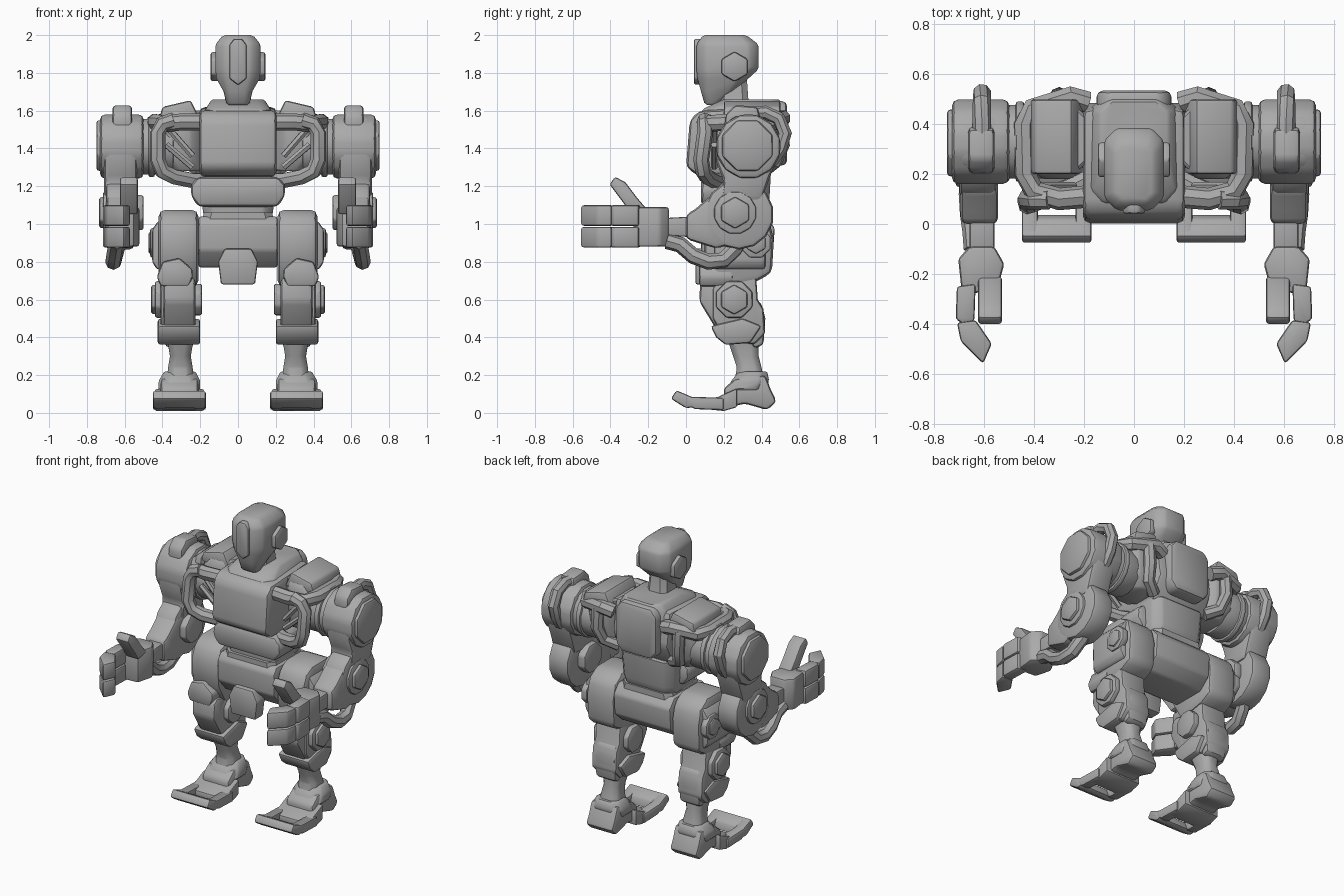
import bpy, bmesh, math
from mathutils import Vector

grey = bpy.data.materials.new("plain_grey")
grey.diffuse_color = (0.40, 0.40, 0.40, 1)


def finish(name, bm, bevel=0.0, mirror=False, seg=2):
    bmesh.ops.recalc_face_normals(bm, faces=bm.faces[:])
    if bevel:
        edges = [e for e in bm.edges if e.calc_face_angle(0) > 0.5]
        bmesh.ops.bevel(bm, geom=edges, offset=bevel, segments=seg, profile=0.5,
                        affect='EDGES', clamp_overlap=True)
    me = bpy.data.meshes.new(name)
    bm.to_mesh(me)
    bm.free()
    ob = bpy.data.objects.new(name, me)
    bpy.context.collection.objects.link(ob)
    me.materials.append(grey)
    bpy.ops.object.select_all(action='DESELECT')
    ob.select_set(True)
    bpy.context.view_layer.objects.active = ob
    bpy.ops.object.shade_smooth_by_angle(angle=math.radians(32))
    if mirror:
        ob.modifiers.new("mirror", 'MIRROR')
    return ob


def skin(name, rings, bevel, mirror, seg=2):
    """Bridge a list of equal-length point rings and cap both ends."""
    bm = bmesh.new()
    vs = [[bm.verts.new(p) for p in r] for r in rings]
    n = len(rings[0])
    for a, b in zip(vs, vs[1:]):
        for i in range(n):
            bm.faces.new((a[i], a[(i + 1) % n], b[(i + 1) % n], b[i]))
    bm.faces.new(vs[0])
    bm.faces.new(vs[-1])
    return finish(name, bm, bevel, mirror, seg)


def prism(name, axis, pts, lo, hi, bevel=0.015, mirror=False):
    """Outline extruded along x (y,z), y (x,z) or z (x,y)."""
    put = {'x': lambda p, t: (t, p[0], p[1]), 'y': lambda p, t: (p[0], t, p[1]),
           'z': lambda p, t: (p[0], p[1], t)}[axis]
    return skin(name, [[put(p, t) for p in pts] for t in (lo, hi)], bevel, mirror)


def disc(name, y, z, r, lo, hi, n=6, bevel=0.012, mirror=True, turn=0.5):
    """Round or faceted plug along x."""
    pts = [(y + r * math.cos((i + turn) * math.tau / n), z + r * math.sin((i + turn) * math.tau / n))
           for i in range(n)]
    return prism(name, 'x', pts, lo, hi, bevel, mirror)


def loft(name, rings, bevel=0.0, mirror=False):
    """Stack of chamfered rectangles: (z, x0, x1, y0, y1, chamfer)."""
    out = []
    for z, x0, x1, y0, y1, c in rings:
        out.append([(x0 + c, y0, z), (x1 - c, y0, z), (x1, y0 + c, z), (x1, y1 - c, z),
                    (x1 - c, y1, z), (x0 + c, y1, z), (x0, y1 - c, z), (x0, y0 + c, z)])
    return skin(name, out, bevel, mirror, 1)


def tube(name, pts, r, n=8, mirror=True):
    """Pipe following a path."""
    pts = [Vector(p) for p in pts]
    rings = []
    side = None
    for i, p in enumerate(pts):
        d = (pts[min(i + 1, len(pts) - 1)] - pts[max(i - 1, 0)]).normalized()
        side = side or d.orthogonal()
        side = (side - d * side.dot(d)).normalized()
        up = d.cross(side)
        rings.append([p + r * (side * math.cos(k * math.tau / n) + up * math.sin(k * math.tau / n))
                      for k in range(n)])
    return skin(name, rings, 0, mirror)


# Head, visor, ears and neck
loft("head", [(1.63, -.06, .06, .10, .17, .02), (1.70, -.075, .075, .08, .26, .03),
              (1.77, -.115, .115, .06, .33, .05), (1.82, -.12, .12, .055, .385, .05),
              (1.95, -.12, .12, .055, .385, .05), (2.0, -.08, .08, .09, .32, .03)], 0.012)
prism("visor", 'y', [(0, 1.735), (.045, 1.77), (.045, 1.95), (.02, 1.98), (-.02, 1.98),
                     (-.045, 1.95), (-.045, 1.77)], .042, .10, .01)
disc("ear", .257, 1.833, .08, .10, .145)
loft("neck", [(1.58, -.09, .09, .14, .36, .03), (1.66, -.07, .07, .17, .33, .03),
              (1.8, -.06, .06, .2, .32, .03)])
loft("collar", [(1.55, -.19, .19, .06, .50, .05), (1.61, -.17, .17, .09, .50, .05),
                (1.66, -.14, .14, .20, .50, .05)], 0.01)

# Torso
prism("chest", 'x', [(0, 1.30), (.02, 1.55), (.07, 1.60), (.46, 1.62), (.49, 1.40), (.42, 1.25),
                     (.07, 1.25)], -.205, .205, .03)
prism("back_pack", 'y', [(-.15, 1.36), (-.11, 1.31), (.11, 1.31), (.15, 1.36), (.15, 1.60),
                         (.11, 1.65), (-.11, 1.65), (-.15, 1.60)], .40, .535, .025)
loft("waist_core", [(1.03, -.18, .18, .12, .42, .05), (1.10, -.19, .19, .12, .44, .05),
                    (1.28, -.20, .20, .10, .45, .05)], .01)
prism("waist_roll", 'y', [(-.25, 1.15), (-.25, 1.21), (-.21, 1.25), (.21, 1.25), (.25, 1.21),
                          (.25, 1.15), (.21, 1.09), (-.21, 1.09)], .08, .34, .035)
loft("belt", [(1.02, -.19, .19, .10, .44, .04), (1.06, -.18, .18, .10, .44, .04)])
prism("pelvis", 'x', [(.08, .86), (.08, 1.00), (.11, 1.04), (.42, 1.04), (.47, .98), (.46, .84),
                      (.38, .77), (.16, .77)], -.21, .21, .015)
prism("hip_flap", 'y', [(-.09, .68), (.09, .68), (.105, .80), (.07, .87), (-.07, .87),
                        (-.105, .80)], .05, .14, .012)

# Shoulder yoke: pod, plate, pipes and struts
loft("shoulder_pod", [(1.28, .19, .36, .22, .44, .05), (1.36, .19, .42, .20, .48, .06),
                      (1.53, .19, .43, .18, .49, .06), (1.60, .19, .39, .20, .48, .05)], .01, True)
prism("shoulder_plate", 'y', [(.20, 1.55), (.25, 1.655), (.40, 1.62), (.42, 1.55)], .20, .50, .015, True)
tube("shoulder_pipe_top", [(.19, .11, 1.54), (.30, .10, 1.54), (.40, .13, 1.53), (.435, .20, 1.54),
                           (.44, .40, 1.54), (.41, .46, 1.54), (.25, .51, 1.56), (.19, .49, 1.54)], .045)
tube("shoulder_pipe_front", [(.34, .10, 1.55), (.40, .10, 1.53), (.425, .10, 1.48), (.425, .08, 1.34),
                             (.40, .09, 1.28), (.34, .11, 1.25), (.24, .15, 1.23), (.18, .18, 1.23)], .042)
tube("shoulder_pipe_back", [(.30, .50, 1.55), (.30, .51, 1.42), (.28, .47, 1.33), (.2, .42, 1.29)], .04)
for z0, z1 in ((1.36, 1.52), (1.30, 1.42)):
    tube("front_strut", [(.24, .15, z0), (.38, .15, z1)], .018, 6)
disc("shoulder_axle", .33, 1.41, .15, .34, .53, 16)
disc("shoulder_ring", .33, 1.41, .165, .44, .475, 16)

# Upper arm
prism("upper_arm", 'x', [(.16, 1.33), (.18, 1.50), (.26, 1.575), (.40, 1.575), (.48, 1.50), (.49, 1.36),
                         (.44, 1.24), (.40, 1.12), (.18, 1.12), (.20, 1.23)], .535, .71, .03, True)
disc("shoulder_housing", .33, 1.41, .175, .50, .73, 12, .025)
disc("shoulder_cap", .325, 1.415, .145, .70, .75, 8, .015)
prism("shoulder_fin", 'x', [(.20, 1.50), (.21, 1.58), (.26, 1.63), (.38, 1.62), (.40, 1.52)],
      .56, .665, .02, True)
tube("shoulder_hook", [(.61, .32, 1.58), (.61, .42, 1.59), (.61, .49, 1.56), (.61, .525, 1.48),
                       (.61, .50, 1.40), (.61, .46, 1.34), (.61, .40, 1.30)], .037)

# Elbow and forearm
disc("elbow", .28, 1.05, .185, .55, .70, 14, .025)
disc("elbow_ring", .26, 1.06, .115, .68, .715, 12)
disc("elbow_cap", .26, 1.06, .085, .70, .735)
disc("elbow_inner_cap", .26, 1.06, .10, .50, .57, 8)
prism("forearm", 'x', [(.0, .92), (.0, 1.05), (.05, 1.08), (.13, 1.15), (.30, 1.18), (.34, .92),
                       (.16, .87)], .545, .695, .025, True)
prism("wrist", 'x', [(-.14, .94), (-.14, 1.03), (.04, 1.04), (.04, .93)], .56, .66, .012, True)
tube("forearm_pipe", [(.64, -.10, .91), (.645, -.03, .89), (.655, .04, .83), (.66, .12, .80),
                      (.655, .20, .81), (.64, .26, .87), (.62, .29, .93)], .043)

# Hand
prism("palm", 'z', [(.56, -.09), (.66, -.09), (.705, -.14), (.69, -.28), (.55, -.27), (.52, -.16)],
      .88, 1.09, .015, True)
for z in (.875, .99):
    prism("finger_base", 'z', [(.71, -.25), (.715, -.38), (.69, -.40), (.64, -.39), (.635, -.24)],
          z, z + .11, .012, True)
    prism("finger_tip", 'z', [(.71, -.395), (.695, -.47), (.605, -.56), (.57, -.48), (.635, -.385)],
          z, z + .11, .012, True)
prism("thumb", 'x', [(-.405, 1.21), (-.375, 1.25), (-.32, 1.22), (-.26, 1.14), (-.20, 1.07),
                     (-.29, 1.05), (-.33, 1.11)], .53, .625, .012, True)

# Thigh and hip
prism("thigh", 'x', [(.10, .80), (.09, .95), (.13, 1.04), (.20, 1.075), (.36, 1.075), (.44, 1.02),
                     (.465, .92), (.455, .74), (.38, .70), (.18, .66)], .21, .42, .035, True)
prism("thigh_panel", 'y', [(.36, 1.04), (.42, 1.02), (.455, .97), (.455, .80), (.43, .76), (.36, .76)],
      .15, .42, .015, True)
disc("hip_ring", .37, .90, .085, .42, .465, 8)
disc("hip_cap", .37, .90, .06, .45, .475)
prism("thigh_front_pad", 'y', [(.24, .72), (.24, .76), (.31, .82), (.40, .80), (.43, .72), (.41, .67),
                               (.26, .67)], .07, .25, .015, True)

# Knee and shin
prism("knee_core", 'x', [(.14, .50), (.14, .66), (.20, .74), (.37, .74), (.38, .60), (.41, .55),
                         (.42, .42), (.36, .36), (.20, .40)], .225, .41, .02, True)
disc("knee_ring", .255, .60, .105, .40, .44, 8)
disc("knee_cap", .255, .60, .08, .43, .46)
disc("knee_inner", .255, .60, .09, .19, .24, 8)
prism("knee_pad", 'x', [(.07, .59), (.075, .69), (.11, .72), (.19, .70), (.24, .42), (.18, .41)],
      .225, .395, .025, True)
prism("shin_guard", 'x', [(.16, .40), (.13, .46), (.30, .50), (.40, .46), (.34, .37), (.21, .36)],
      .20, .425, .015, True)
prism("calf", 'x', [(.34, .62), (.40, .58), (.42, .50), (.41, .36), (.36, .34), (.30, .48)],
      .235, .385, .02, True)
loft("ankle", [(.14, .23, .38, .25, .42, .03), (.24, .24, .37, .27, .40, .03),
               (.30, .25, .36, .25, .385, .03), (.42, .23, .38, .21, .38, .03)], .008, True)

# Foot: heel block, ankle cuff and open toe loop
prism("heel", 'x', [(.20, .02), (.20, .13), (.26, .18), (.42, .20), (.45, .12), (.48, .06), (.43, .015),
                    (.31, .05)], .21, .41, .02, True)
loft("ankle_cuff", [(.12, .20, .42, .22, .42, .05), (.17, .20, .42, .24, .44, .05),
                    (.22, .225, .39, .28, .43, .04)], .008, True)
prism("toe_bar", 'x', [(-.08, .075), (-.05, .12), (.02, .085), (.04, .03), (.0, .025)],
      .17, .45, .012, True)
for n, a, b in (("inner", .17, .235), ("outer", .385, .45)):
    prism("toe_arm_" + n, 'x', [(-.06, .07), (-.04, .115), (.03, .085), (.20, .08), (.20, .015),
                                (.05, .02)], a, b, .012, True)
prism("foot_bridge", 'x', [(.10, .02), (.10, .07), (.17, .085), (.27, .13), (.27, .03), (.20, .01)],
      .18, .44, .01, True)
